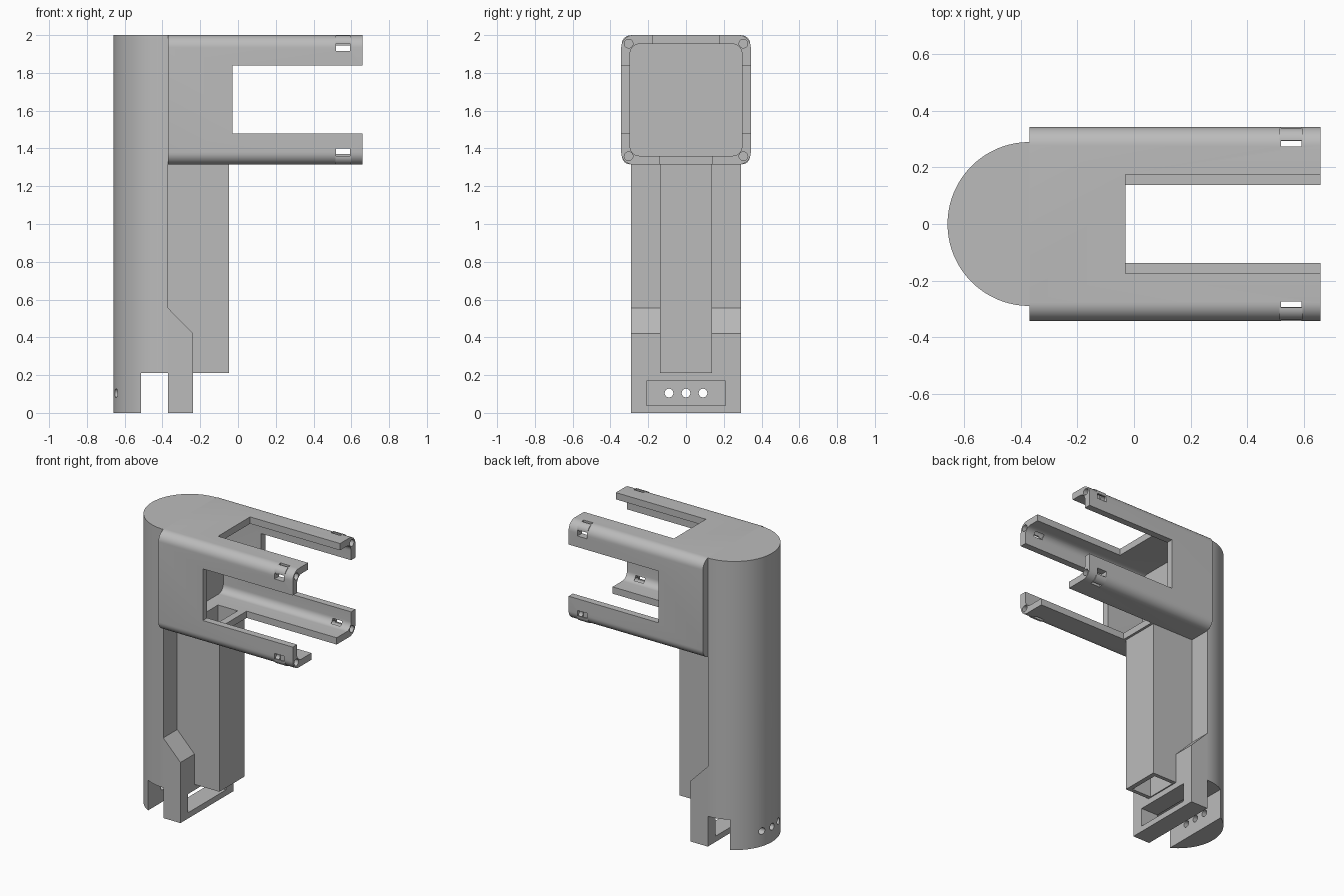
import bpy, bmesh, math
from mathutils import Vector

cube = bpy.data.objects.get("Cube")
if cube:
    bpy.data.objects.remove(cube, do_unlink=True)

grey = bpy.data.materials.new("plain grey")
grey.use_nodes = True
COLOUR = (0.5, 0.5, 0.5, 1)
grey.diffuse_color = COLOUR
grey.node_tree.nodes["Principled BSDF"].inputs["Base Color"].default_value = COLOUR

PLACE = {
    "x": lambda p, d: Vector((d, p[0], p[1])),
    "y": lambda p, d: Vector((p[0], d, p[1])),
    "z": lambda p, d: Vector((p[0], p[1], d)),
}


def prism(name, profile, axis, start, end):
    """Extrude a flat outline along an axis."""
    bm = bmesh.new()
    face = bm.faces.new([bm.verts.new(PLACE[axis](p, start)) for p in profile])
    moved = bmesh.ops.extrude_face_region(bm, geom=[face])["geom"]
    shift = PLACE[axis]((0, 0), end - start)
    bmesh.ops.translate(bm, vec=shift, verts=[v for v in moved if isinstance(v, bmesh.types.BMVert)])
    bmesh.ops.recalc_face_normals(bm, faces=bm.faces)
    mesh = bpy.data.meshes.new(name)
    bm.to_mesh(mesh)
    bm.free()
    mesh.materials.append(grey)
    obj = bpy.data.objects.new(name, mesh)
    bpy.context.collection.objects.link(obj)
    return obj


def arc(cx, cy, r, a0, a1, n):
    return [(cx + r * math.cos(math.radians(a0 + (a1 - a0) * i / n)),
             cy + r * math.sin(math.radians(a0 + (a1 - a0) * i / n))) for i in range(n + 1)]


def circle(cx, cy, r, n=24):
    return arc(cx, cy, r, 0, 360, n)[:-1]


def rounded(half, cz, r):
    k = half - r
    corners = [(k, k, 0), (-k, k, 90), (-k, -k, 180), (k, -k, 270)]
    return [p for y, z, a in corners for p in arc(y, cz + z, r, a, a + 90, 10)]


def box(name, x0, x1, y0, y1, z0, z1):
    return prism(name, [(x0, y0), (x1, y0), (x1, y1), (x0, y1)], "z", z0, z1)


def cut(obj, *cutters):
    for c in cutters:
        c.hide_render = True
        mod = obj.modifiers.new("cut", "BOOLEAN")
        mod.operation, mod.solver, mod.object = "DIFFERENCE", "EXACT", c
        bpy.context.view_layer.objects.active = obj
        bpy.ops.object.modifier_apply(modifier=mod.name)
        bpy.data.objects.remove(c, do_unlink=True)


BACK, MID, TOP = -0.66, -0.37, 2.0     # half-round back, joint plane, top
R = 0.29                               # column radius
HALF, CZ = 0.343, 1.657                # housing half width and centre height
INNER = 0.296                          # cavity half width

# Half-round column with a slot at the foot and three small holes
column = prism("column", arc(MID, 0, R, 90, 270, 64), "z", 0, TOP)
cut(column, box("slot", -0.513, 0, -1, 1, -1, 0.21))
cut(column, *[prism("hole", circle(y, 0.105, 0.023), "x", -1, -0.3) for y in (-0.09, 0, 0.09)])

# Square housing: hollow shell, open at the far end
housing = prism("housing", rounded(HALF, CZ, 0.065), "x", MID, -BACK)
cut(housing,
    prism("cavity", rounded(INNER, CZ, 0.05), "x", -0.32, 1),
    box("side_windows", -0.03, 1, -1, 1, 1.48, 1.838),
    box("top_opening", -0.03, 1, -0.175, 0.175, 1.7, 3),
    box("bottom_opening", -0.03, 1, -0.138, 0.138, 1, 1.6),
    box("channel_mouth", -0.23, -0.08, -0.11, 0.11, 1.2, 1.5))

# Strap slots around a thin core, and a screw hole, in each corner rail
for sy in (-1, 1):
    for sz in (-1, 1):
        y0, z0 = sy * 0.296, CZ + sz * 0.298
        cut(housing,
            box("strap_slot", 0.52, 0.592, *sorted((sy * 0.275, sy * 0.5)),
                *sorted((CZ + sz * 0.258, CZ + sz * 0.5))),
            prism("screw_hole", circle(sy * 0.304, z0, 0.023), "x", 0.45, 1))
        quarter = [(y0, z0)] + [(y0 + sy * y, z0 + sz * z) for y, z in arc(0, 0, 0.043, 0, 90, 10)]
        core = prism("strap_core", quarter, "x", 0.515, 0.597)
        cut(core, prism("screw_hole", circle(sy * 0.304, z0, 0.023), "x", 0, 1))

# Rectangular stem with an open channel
stem = box("stem", MID, -0.047, -0.137, 0.137, 0.21, 1.33)
cut(stem, box("channel", -0.23, -0.08, -0.11, 0.11, 0, 1.5))

# Foot frame with a sloped shoulder and a rectangular window
foot = prism("foot_frame", [(MID, 0), (-0.238, 0), (-0.238, 0.42), (MID, 0.555)], "y", -R, R)
cut(foot, box("window", -1, 0, -0.208, 0.208, 0.04, 0.17))

# Smooth the rounds, keep the edges sharp
bpy.ops.object.select_all(action="DESELECT")
for obj in bpy.context.scene.objects:
    if obj.type == "MESH" and grey.name in obj.data.materials:
        obj.select_set(True)
        bpy.context.view_layer.objects.active = obj
bpy.ops.object.shade_smooth_by_angle(angle=math.radians(30))
